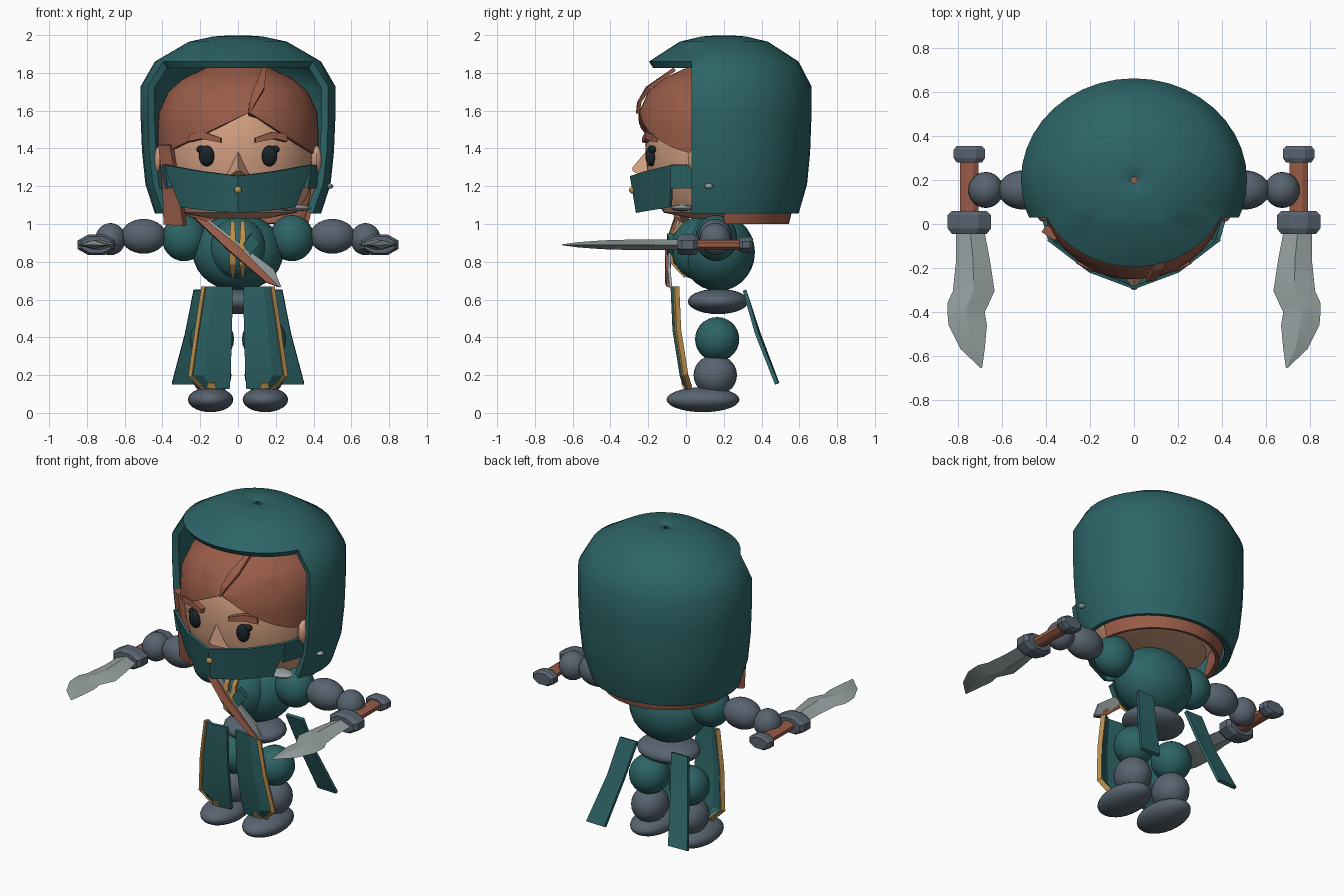
import bpy, bmesh, math
from mathutils import Vector


def material(name, r, g, b):
    m = bpy.data.materials.new(name)
    m.diffuse_color = (r, g, b, 1)
    return m


TEAL = material("teal_cloth", 0.026, 0.127, 0.133)
BROWN = material("auburn_brown", 0.32, 0.108, 0.065)
SKIN = material("skin", 0.65, 0.345, 0.218)
GREY = material("slate_grey", 0.098, 0.127, 0.162)
STEEL = material("steel", 0.31, 0.36, 0.36)
GOLD = material("gold_trim", 0.50, 0.28, 0.075)
DARK = material("eye_dark", 0.01, 0.017, 0.02)


def finish(name, bm, mat, thick=0.0, offset=-1, angle=40):
    """Turn a bmesh into an object, thicken it if asked, and shade it."""
    if not thick:
        bmesh.ops.recalc_face_normals(bm, faces=bm.faces)
    me = bpy.data.meshes.new(name)
    bm.to_mesh(me)
    bm.free()
    ob = bpy.data.objects.new(name, me)
    bpy.context.collection.objects.link(ob)
    me.materials.append(mat)
    bpy.ops.object.select_all(action='DESELECT')
    ob.select_set(True)
    bpy.context.view_layer.objects.active = ob
    if thick:
        mod = ob.modifiers.new("thickness", 'SOLIDIFY')
        mod.thickness, mod.offset = thick, offset
        bpy.ops.object.modifier_apply(modifier=mod.name)
        fix = bmesh.new()
        fix.from_mesh(me)
        bmesh.ops.recalc_face_normals(fix, faces=fix.faces)
        fix.to_mesh(me)
        fix.free()
    bpy.ops.object.shade_smooth_by_angle(angle=math.radians(angle))
    return ob


def blob(name, c, r, mat, seg=24):
    """Ellipsoid with centre c and radii r."""
    bm = bmesh.new()
    bmesh.ops.create_uvsphere(bm, u_segments=seg, v_segments=seg // 2 + 2, radius=1)
    for v in bm.verts:
        v.co = Vector([c[i] + r[i] * v.co[i] for i in range(3)])
    return finish(name, bm, mat)


def skin_rings(rings, cap=True):
    """Join closed rings of points into a tube."""
    bm = bmesh.new()
    vs = [[bm.verts.new(p) for p in ring] for ring in rings]
    n = len(vs[0])
    for a, b in zip(vs, vs[1:]):
        for j in range(n):
            k = (j + 1) % n
            bm.faces.new((a[j], a[k], b[k], b[j]))
    if cap:
        bm.faces.new(vs[0][::-1])
        bm.faces.new(vs[-1])
    return bm


def lathe(profile, cy, sy, cap=False, n=40):
    """Elliptical lathe of (radius, z) points round a vertical axis at y = cy."""
    ang = [2 * math.pi * i / n for i in range(n)]
    return skin_rings([[(r * math.cos(a), cy + r * sy * math.sin(a), z) for a in ang]
                       for r, z in profile], cap)


def prism(name, x, z, rx, rz, stations, mat, n=8):
    """Faceted grip part along y; stations are (y, scale)."""
    ang = [2 * math.pi * (i + 0.5) / n for i in range(n)]
    finish(name, skin_rings([[(x + rx * s * math.cos(a), y, z + rz * s * math.sin(a)) for a in ang]
                             for y, s in stations]), mat, angle=20)


def sheet(name, rows, mat, thick=0.02, side=1, angle=20):
    """Cloth or plate from rows of points; side -1 mirrors it in x."""
    bm = bmesh.new()
    vs = [[bm.verts.new((side * x, y, z)) for x, y, z in row] for row in rows]
    for a, b in zip(vs, vs[1:]):
        for j in range(len(a) - 1):
            bm.faces.new((a[j], a[j + 1], b[j + 1], b[j]))
    return finish(name, bm, mat, thick, 0, angle)


def cut(bm, co, no):
    bmesh.ops.bisect_plane(bm, geom=bm.verts[:] + bm.edges[:] + bm.faces[:],
                           plane_co=co, plane_no=no)


def drop(bm, rule):
    gone = [f for f in bm.faces if rule(f.calc_center_median())]
    bmesh.ops.delete(bm, geom=gone, context='FACES')


# Hood: lathed shell with the face opening cut below the visor
bm = lathe([(0.44, 1.055), (0.49, 1.21), (0.508, 1.38), (0.515, 1.55), (0.515, 1.73), (0.44, 1.86),
            (0.26, 1.965), (0.13, 1.993), (0.05, 1.998), (0.015, 1.985)], 0.2, 0.9)
cut(bm, (0, 0.03, 0), (0, 1, 0))
drop(bm, lambda c: c.y < 0.03 and c.z < 1.86)
finish("hood", bm, TEAL, 0.04)

# Head
finish("head", lathe([(0.15, 1.03), (0.31, 1.06), (0.37, 1.15), (0.405, 1.28), (0.415, 1.42),
                      (0.39, 1.58), (0.3, 1.72), (0.1, 1.79)], 0.17, 0.93, True), SKIN)

# Hair: shell with a swept fringe cut by two sloping planes
bm = lathe([(0.375, 1.0), (0.41, 1.15), (0.425, 1.4), (0.425, 1.5), (0.42, 1.59), (0.37, 1.70),
            (0.29, 1.77), (0.13, 1.845), (0.01, 1.86)], 0.17, 1.0, n=48)
cut(bm, (0, 0.02, 0), (0, 1, 0))
cut(bm, (0, 0.2, 0), (0, 1, 0))
cut(bm, (0.06, 0, 1.59), (-0.47, 0, 1))
cut(bm, (0.06, 0, 1.59), (0.636, 0, 1))
drop(bm, lambda c: (c.y < 0.02 and c.z < 1.59 - (0.47 * (0.06 - c.x) if c.x < 0.06 else 0.636 * (c.x - 0.06)))
     or (c.y < 0.2 and c.z < 1.33))
finish("hair", bm, BROWN, 0.025)
sheet("hair_parting", [[(0.13, -0.06, 1.82), (0.15, -0.06, 1.82)], [(0.085, -0.205, 1.72), (0.14, -0.195, 1.72)],
                       [(0.06, -0.25, 1.64), (0.10, -0.245, 1.65)], [(0.055, -0.255, 1.585), (0.06, -0.255, 1.585)]],
      BROWN, 0.02)
sheet("side_lock", [[(-0.41, -0.02, 1.42), (-0.35, -0.06, 1.42)], [(-0.39, -0.01, 1.2), (-0.31, -0.07, 1.2)],
                    [(-0.385, 0.0, 1.0), (-0.28, -0.04, 0.99)]], BROWN, 0.04)

# Face
for s, tag in ((1, "left"), (-1, "right")):
    blob("eye_" + tag, (s * 0.165, -0.185, 1.36), (0.042, 0.03, 0.055), DARK, 16)
    blob("eyelash_" + tag, (s * 0.195, -0.175, 1.395), (0.025, 0.022, 0.02), DARK, 8)
    blob("ear_" + tag, (s * 0.415, 0.06, 1.34), (0.03, 0.05, 0.075), SKIN, 12)
    sheet("eyebrow_" + tag, [[(0.09, -0.215, 1.43), (0.09, -0.215, 1.455)],
                             [(0.19, -0.20, 1.45), (0.18, -0.20, 1.487)],
                             [(0.255, -0.165, 1.435), (0.25, -0.165, 1.475)]], BROWN, 0.035, s)
    sheet("mask_strap_" + tag, [[(0.38, -0.08, 1.315), (0.36, -0.08, 1.19)],
                                [(0.43, 0.1, 1.31), (0.425, 0.1, 1.19)]], TEAL, 0.02, s)
finish("nose", skin_rings([[(0, -0.19, 1.41), (0.075, -0.19, 1.235), (-0.075, -0.19, 1.235)],
                           [(0, -0.283, 1.30), (0.012, -0.283, 1.28), (-0.012, -0.283, 1.28)]]), SKIN, angle=20)

# Mask with a centre fold and a button
half = [[(0.39, -0.07, 1.315), (0.30, -0.08, 1.09)], [(0.2, -0.215, 1.28), (0.16, -0.19, 1.072)]]
other = [[(-x, y, z) for x, y, z in row] for row in reversed(half)]
sheet("mask", half + [[(0, -0.29, 1.255), (0, -0.258, 1.06)]] + other, TEAL, 0.015)
blob("mask_button", (0, -0.283, 1.18), (0.02, 0.018, 0.02), GOLD, 10)

# Torso
blob("torso", (0, 0.17, 0.85), (0.24, 0.195, 0.205), TEAL)
blob("chest_panel", (0, 0.06, 0.87), (0.15, 0.14, 0.165), TEAL)
blob("pelvis", (0, 0.17, 0.59), (0.19, 0.16, 0.067), GREY)


def chest_y(x, z):
    return 0.05 - 0.14 * math.sqrt(max(0, 1 - (x / 0.15) ** 2 - ((z - 0.87) / 0.165) ** 2))


for x0, tag in ((-0.028, "a"), (0.025, "b")):
    sheet("chest_trim_" + tag, [[(x0 - w, chest_y(x0, z), z), (x0 + w, chest_y(x0, z), z)] for z, w in
                                ((0.72, 0.006), (0.79, 0.018), (0.87, 0.018), (0.95, 0.014), (1.01, 0.01))],
          GOLD, 0.015)
sheet("chest_badge", [[(0.025, -0.085, 0.89), (0.065, -0.085, 0.835)],
                      [(0.07, -0.085, 0.95), (0.115, -0.07, 0.90)]], TEAL, 0.03)

# Diagonal belt with a slim blade tucked behind it
sheet("chest_belt", [[(-0.235, -0.05, 1.035), (-0.16, -0.05, 1.01)], [(-0.05, -0.10, 0.86), (0.0, -0.10, 0.885)],
                     [(0.15, -0.10, 0.69), (0.22, -0.09, 0.665)]], BROWN, 0.025)
sheet("tucked_blade", [[(-0.20, -0.04, 1.02), (-0.15, -0.04, 1.02)], [(0.0, -0.085, 0.85), (0.03, -0.085, 0.88)],
                       [(0.13, -0.09, 0.72), (0.19, -0.09, 0.76)], [(0.215, -0.08, 0.67), (0.23, -0.08, 0.665)]],
      STEEL, 0.015)

# Silver pin at the hood edge
blob("hood_pin", (0.30, -0.02, 1.085), (0.09, 0.06, 0.018), STEEL, 12)
blob("hood_pin_tip", (0.485, 0.12, 1.2), (0.02, 0.025, 0.014), STEEL, 8)

for s, tag in ((1, "left"), (-1, "right")):
    # Arms
    blob("shoulder_" + tag, (s * 0.285, 0.16, 0.925), (0.118, 0.11, 0.122), TEAL)
    blob("forearm_" + tag, (s * 0.50, 0.155, 0.935), (0.12, 0.09, 0.092), GREY)
    blob("hand_" + tag, (s * 0.675, 0.155, 0.92), (0.08, 0.082, 0.085), GREY)
    # Legs
    blob("thigh_" + tag, (s * 0.138, 0.165, 0.39), (0.117, 0.117, 0.117), TEAL)
    blob("shin_" + tag, (s * 0.14, 0.155, 0.2), (0.105, 0.115, 0.108), GREY)
    blob("foot_" + tag, (s * 0.145, 0.09, 0.07), (0.12, 0.193, 0.066), GREY)
    # Knives
    prism("knife_guard_" + tag, s * 0.75, 0.89, 0.107, 0.06,
          ((0.06, 0.8), (0.04, 1), (-0.02, 1), (-0.045, 0.8)), GREY)
    prism("knife_grip_" + tag, s * 0.75, 0.89, 0.045, 0.028, ((0.3, 1), (0.03, 1)), BROWN)
    prism("knife_pommel_" + tag, s * 0.75, 0.89, 0.077, 0.046,
          ((0.355, 0.8), (0.34, 1), (0.3, 1), (0.28, 0.8)), GREY)
    blade = [(-0.04, 0.68, 0.81, 0.027), (-0.16, 0.657, 0.81, 0.027), (-0.305, 0.635, 0.825, 0.027),
             (-0.36, 0.66, 0.85, 0.026), (-0.40, 0.68, 0.85, 0.025), (-0.46, 0.67, 0.845, 0.022),
             (-0.57, 0.68, 0.79, 0.014), (-0.657, 0.692, 0.698, 0.002)]
    finish("knife_blade_" + tag, skin_rings([[(s * a, y, 0.89), (s * (a + b) / 2, y, 0.89 + h),
                                              (s * b, y, 0.89), (s * (a + b) / 2, y, 0.89 - h)]
                                             for y, a, b, h in blade]), STEEL, angle=15)
    # Front coat tails with gold edging and hem patch
    tail = [(0.67, 0.18, 0.03, -0.06), (0.44, 0.215, 0.032, -0.05), (0.2, 0.25, 0.04, -0.012), (0.13, 0.18, 0.045, 0.01)]
    sheet("front_tail_" + tag, [[(a, y + 0.015, z), (a * 0.68 + b * 0.32, y - 0.012, z), (b, y, z)]
                                for z, a, b, y in tail], TEAL, 0.02, s)
    sheet("tail_edging_" + tag, [[(a + 0.008, y + 0.012, z), (a - 0.012, y + 0.002, z)]
                                 for z, a, b, y in tail], GOLD, 0.028, s)
    sheet("hem_patch_" + tag, [[(0.125, -0.012, 0.165), (0.155, -0.012, 0.165)],
                               [(0.115, 0.0, 0.135), (0.17, 0.0, 0.135)]], GOLD, 0.03, s)
    # Back coat tails
    sheet("back_tail_" + tag, [[(0.12, 0.31, 0.65), (0.235, 0.31, 0.65)], [(0.165, 0.385, 0.42), (0.28, 0.375, 0.42)],
                               [(0.22, 0.485, 0.155), (0.35, 0.48, 0.155)]], TEAL, 0.02, s)
